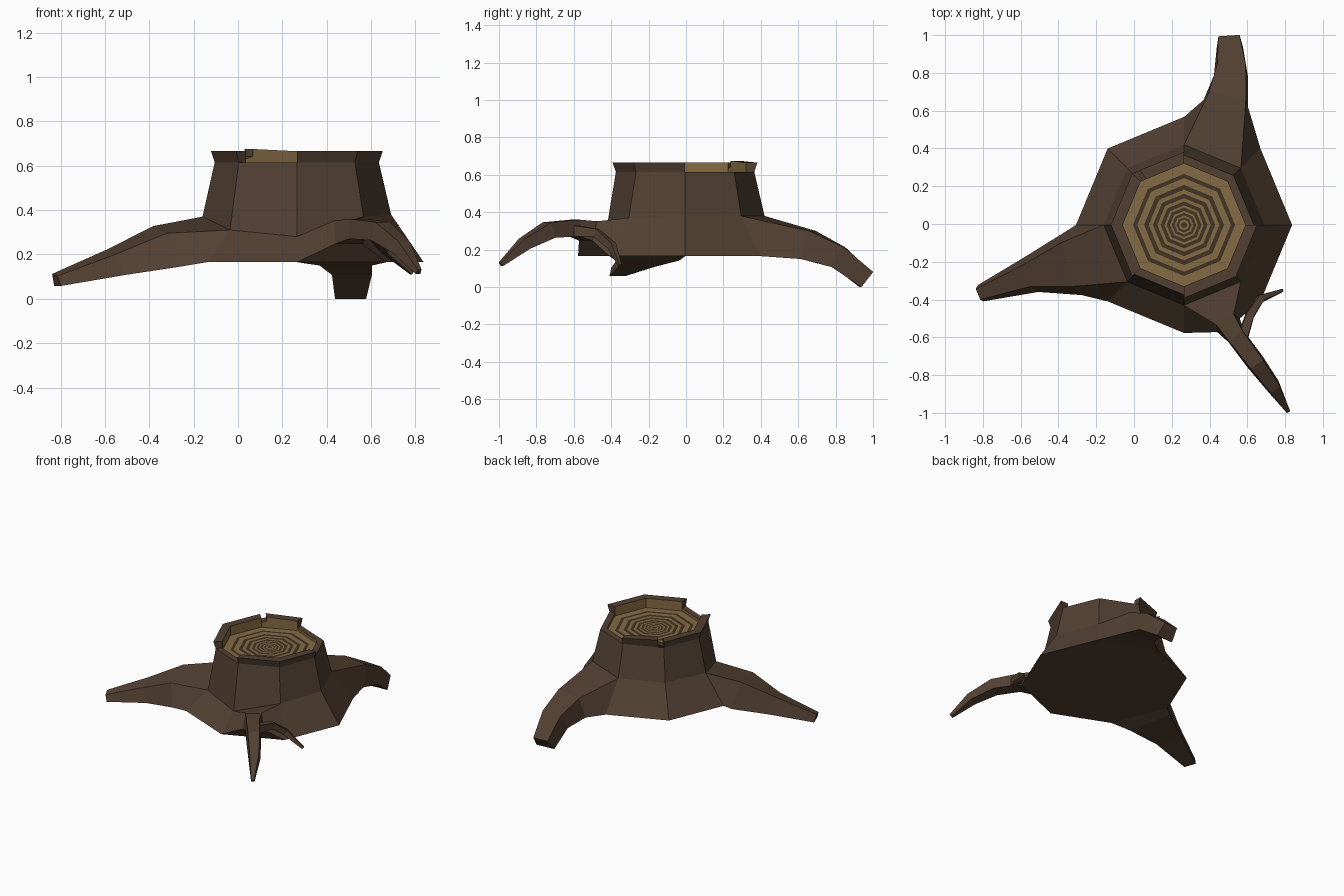
import bpy, bmesh, math
from mathutils import Vector

cube = bpy.data.objects.get("Cube")
if cube:
    bpy.data.objects.remove(cube)

UP = Vector((0, 0, 1))
AXIS = Vector((0.265, -0.005, 0))
SIDES = 8


def material(name, colour):
    mat = bpy.data.materials.new(name)
    mat.use_nodes = True
    mat.diffuse_color = (*colour, 1)
    shader = mat.node_tree.nodes["Principled BSDF"]
    shader.inputs["Base Color"].default_value = (*colour, 1)
    shader.inputs["Roughness"].default_value = 0.9
    return mat


BARK = material("bark brown", (0.085, 0.051, 0.032))
WOOD = material("cut wood tan", (0.235, 0.146, 0.058))
GRAIN = material("dark grain", (0.055, 0.033, 0.017))


def finish(bm, name, *mats):
    mesh = bpy.data.meshes.new(name)
    bm.to_mesh(mesh)
    bm.free()
    for mat in mats:
        mesh.materials.append(mat)
    obj = bpy.data.objects.new(name, mesh)
    bpy.context.collection.objects.link(obj)
    return obj


def corner(k, radius, z):
    a = math.tau * k / SIDES
    return AXIS + Vector((radius * math.cos(a), radius * math.sin(a), z))


def ring(radius, heights):
    return [corner(k, radius, heights[k]) for k in range(SIDES)]


def bridge(bm, loops):
    """Join successive closed loops of points; returns face bands and the vertex loops."""
    rows = [[bm.verts.new(p) for p in loop] for loop in loops]
    bands = []
    for low, high in zip(rows, rows[1:]):
        n = len(low)
        bands.append([bm.faces.new((low[i], low[(i + 1) % n], high[(i + 1) % n], high[i]))
                      for i in range(n)])
    return bands, rows


# Trunk: flared foot, waist and low rim, with the inner wall of cut wood
foot = ring(0.572, [0.165] * SIDES)
waist = ring(0.425, [0.38, 0.38, 0.38, 0.38, 0.37, 0.31, 0.28, 0.37])
RIM_Z, DISC_Z, TOP_Z = 0.615, 0.595, 0.665
OUTER, INNER, FLARE = 0.37, 0.325, 0.387
bm = bmesh.new()
bands, rows = bridge(bm, [foot, waist, ring(OUTER, [RIM_Z] * SIDES),
                          ring(INNER, [RIM_Z] * SIDES), ring(INNER, [DISC_Z] * SIDES)])
for face in bands[-1]:
    face.material_index = 1
bm.faces.new(list(reversed(rows[0])))
finish(bm, "trunk", BARK, WOOD)

# Growth rings on the cut face
bm = bmesh.new()
radii = [INNER, 0.27, 0.248, 0.212, 0.187, 0.165, 0.142, 0.124, 0.104,
         0.092, 0.075, 0.064, 0.05, 0.04, 0.028, 0.016]
bands, rows = bridge(bm, [ring(r, [DISC_Z] * SIDES) for r in radii])
for i, band in enumerate(bands):
    for face in band:
        face.material_index = i % 2
bm.faces.new(rows[-1]).material_index = 1
finish(bm, "growth_rings", WOOD, GRAIN)


# Raised rim pieces, each along part of one side of the octagon
def rim_piece(name, side, start=0.0, end=1.0, z_start=TOP_Z, z_end=TOP_Z):
    def section(t, z):
        def at(radius, height):
            return corner(side, radius, height).lerp(corner(side + 1, radius, height), t)
        return [at(INNER, RIM_Z), at(OUTER, RIM_Z), at(FLARE, z), at(INNER, z)]
    bm = bmesh.new()
    bands, rows = bridge(bm, [section(start, z_start), section(end, z_end)])
    bands[0][3].material_index = 1
    bm.faces.new(rows[0])
    bm.faces.new(rows[1])
    bmesh.ops.recalc_face_normals(bm, faces=bm.faces)
    finish(bm, name, BARK, WOOD)


rim_piece("rim_back", 2, 0, 0.86, TOP_Z, TOP_Z + 0.01)
rim_piece("rim_notch", 2, 0.86, 1, 0.642, 0.63)
for name, side in (("rim_back_right", 3), ("rim_right", 4),
                   ("rim_front_left", 6), ("rim_left", 7)):
    rim_piece(name, side)


# Roots: four-cornered tapering lofts; each station is
# (x, y, z, half height, half width on top, half width below)
def root(name, stations, side=None, tilt=0.0):
    centres = [Vector(s[:3]) for s in stations]
    sections = []
    if side is not None:
        nxt = (side + 1) % SIDES
        start = [waist[side], waist[nxt], foot[nxt], foot[side]]
        sections.append(start)
        centres.insert(0, sum(start, Vector()) / 4)
    offset = len(sections)
    for i, (_, _, _, half, top, below) in enumerate(stations, offset):
        ahead = centres[min(i + 1, len(centres) - 1)]
        along = (ahead - centres[max(i - 1, 0)]).normalized()
        across = UP.cross(along).normalized()
        lift = along.cross(across) * half
        c = centres[i]
        sections.append([c + lift - across * top, c + lift * (1 - tilt) + across * top,
                         c - lift + across * below, c - lift - across * below])
    bm = bmesh.new()
    _, rows = bridge(bm, sections)
    hidden = bm.faces.new(rows[0])
    bm.faces.new(rows[-1])
    bmesh.ops.recalc_face_normals(bm, faces=bm.faces)
    bmesh.ops.delete(bm, geom=[hidden], context='FACES_ONLY')
    finish(bm, name, BARK)


root("right_root", [
    (-0.335, -0.21, 0.235, 0.095, 0.12, 0.175),
    (-0.555, -0.27, 0.165, 0.06, 0.06, 0.1),
    (-0.82, -0.37, 0.085, 0.028, 0.03, 0.045)], side=4, tilt=0.35)

root("back_root", [
    (0.49, 0.655, 0.225, 0.078, 0.1, 0.12),
    (0.515, 0.815, 0.16, 0.062, 0.075, 0.09),
    (0.505, 0.965, 0.04, 0.052, 0.056, 0.07)], side=1)

root("front_root", [
    (0.49, -0.52, 0.3, 0.055, 0.055, 0.07),
    (0.54, -0.595, 0.315, 0.045, 0.045, 0.05),
    (0.645, -0.735, 0.305, 0.042, 0.04, 0.05),
    (0.74, -0.865, 0.232, 0.03, 0.03, 0.04),
    (0.815, -0.99, 0.122, 0.012, 0.01, 0.012)], side=6)

root("front_root_branch", [
    (0.575, -0.6, 0.3, 0.03, 0.025, 0.03),
    (0.615, -0.48, 0.29, 0.022, 0.02, 0.024),
    (0.67, -0.395, 0.22, 0.019, 0.017, 0.02),
    (0.785, -0.352, 0.115, 0.008, 0.007, 0.009)])
